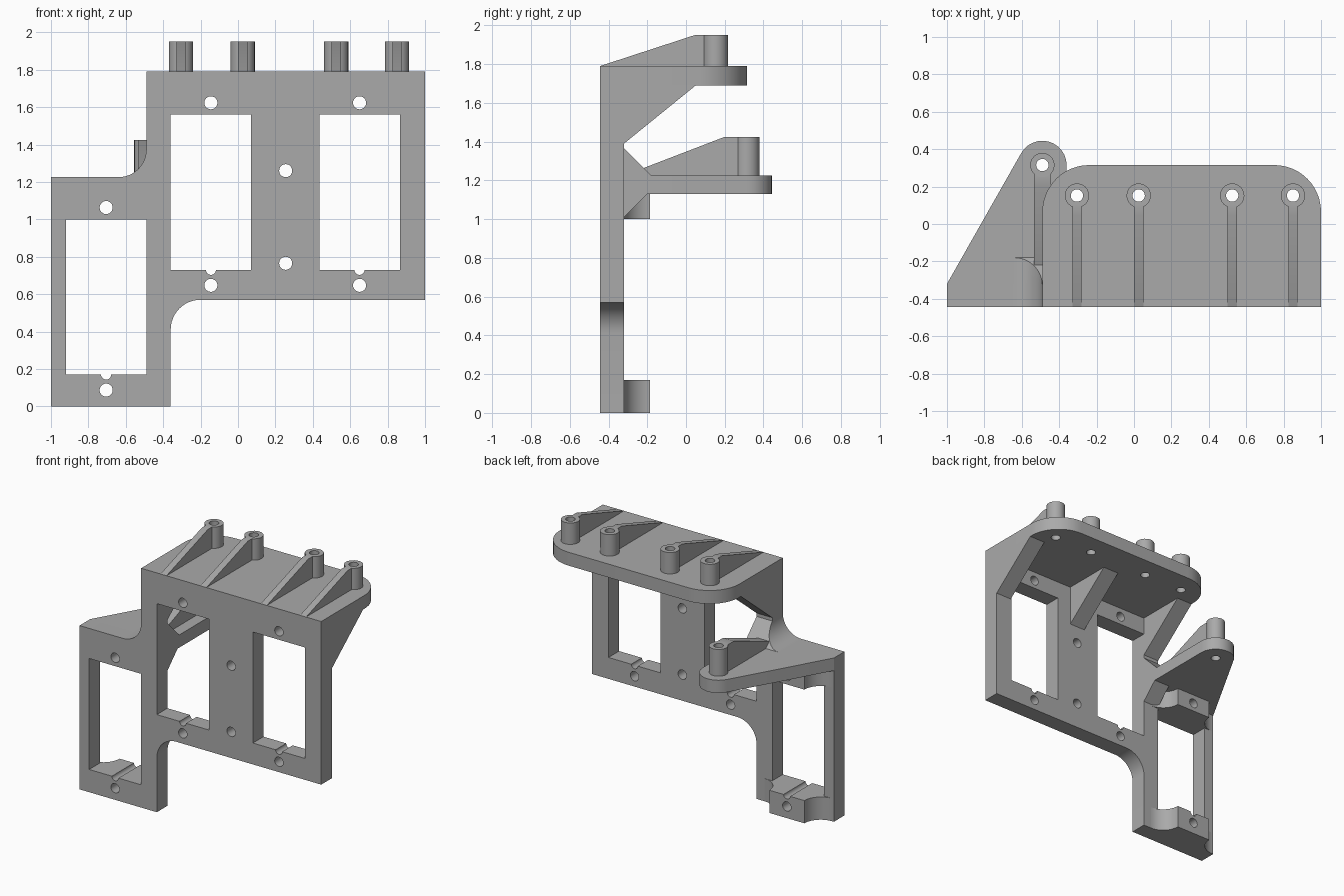
import bpy, bmesh
from math import radians, cos, sin
from mathutils import Vector

cube = bpy.data.objects.get("Cube")
if cube:
    bpy.data.objects.remove(cube)

GREY = (0.4, 0.4, 0.4, 1)
mat = bpy.data.materials.new("plain grey")
mat.use_nodes = True
mat.diffuse_color = GREY
mat.node_tree.nodes["Principled BSDF"].inputs["Base Color"].default_value = GREY

FRONT, BACK = -0.445, -0.32
LEFT_EDGE, STEP, INNER = -1, -0.49, -0.36
SHELF_TOP, LOW_TOP = 1.79, 1.225
PLACE = {"x": lambda u, v, d: (d, u, v),
         "y": lambda u, v, d: (u, d, v),
         "z": lambda u, v, d: (u, v, d)}


def arc(cx, cy, r, a0, a1, n=12):
    angles = [radians(a0 + (a1 - a0) * i / n) for i in range(n + 1)]
    return [(cx + r * cos(a), cy + r * sin(a)) for a in angles]


def circle(cx, cy, r):
    return arc(cx, cy, r, 0, 345, 23)


def rect(u0, u1, v0, v1):
    return [(u0, v0), (u1, v0), (u1, v1), (u0, v1)]


def prism(name, profiles, axis, d0, d1, slope=None):
    """Extrude one or more outlines along an axis, optionally trimmed by a plane."""
    bm = bmesh.new()
    for pts in profiles:
        face = bm.faces.new([bm.verts.new(PLACE[axis](u, v, d0)) for u, v in pts])
        ext = bmesh.ops.extrude_face_region(bm, geom=[face], use_keep_orig=True)
        move = Vector(PLACE[axis](0, 0, d1 - d0))
        bmesh.ops.translate(bm, vec=move,
                            verts=[g for g in ext["geom"] if isinstance(g, bmesh.types.BMVert)])
    if slope:
        co, no = slope
        bmesh.ops.bisect_plane(bm, geom=bm.verts[:] + bm.edges[:] + bm.faces[:],
                               plane_co=co, plane_no=no, clear_outer=True)
        bmesh.ops.holes_fill(bm, edges=[e for e in bm.edges if e.is_boundary])
    bmesh.ops.recalc_face_normals(bm, faces=bm.faces[:])
    mesh = bpy.data.meshes.new(name)
    bm.to_mesh(mesh)
    bm.free()
    mesh.materials.append(mat)
    obj = bpy.data.objects.new(name, mesh)
    bpy.context.collection.objects.link(obj)
    return obj


def select(obj):
    bpy.ops.object.select_all(action="DESELECT")
    obj.select_set(True)
    bpy.context.view_layer.objects.active = obj


def cut(obj, *cutters):
    select(obj)
    for c in cutters:
        mod = obj.modifiers.new("cut", "BOOLEAN")
        mod.operation, mod.solver, mod.object = "DIFFERENCE", "EXACT", c
        bpy.ops.object.modifier_apply(modifier=mod.name)
    return obj


parts = []

# Window openings, screw holes and cable notches
frames = [(-0.705, 0.17), (-0.145, 0.73), (0.65, 0.73)]
windows = prism("window_cutter",
                [rect(x - 0.215, x + 0.215, z, z + 0.83) for x, z in frames], "y", -0.6, -0.1)
bores = [circle(0.255, z, 0.035) for z in (0.765, 1.26)]
for x, z in frames:
    bores += [circle(x, z - 0.083, 0.035), circle(x, z + 0.893, 0.035), circle(x, z, 0.027)]
bores = prism("bore_cutter", bores, "y", -0.6, -0.1)

# Stepped front plate with two filleted inner corners
outline = [(LEFT_EDGE, 0), (INNER, 0)] + arc(-0.2, 0.41, 0.16, 180, 90)
outline += [(1, 0.57), (1, SHELF_TOP), (STEP, SHELF_TOP)]
outline += arc(-0.64, LOW_TOP + 0.15, 0.15, 0, -90) + [(LEFT_EDGE, LOW_TOP)]
parts.append(cut(prism("front_plate", [outline], "y", FRONT, BACK), windows, bores))

# Flared screw lugs behind the lower window
lug = arc(-0.985, -0.185, 0.135, -90, 0) + arc(-0.425, -0.185, 0.135, 180, 270)
for name, z0, z1 in (("bottom_lug", 0, 0.17), ("top_lug", 1.0, 1.13)):
    parts.append(cut(prism(name, [lug], "z", z0, z1), bores))

# Posts shared by both shelves
upper_posts = [(x, 0.152) for x in (-0.305, 0.025, 0.525, 0.85)]
lower_posts = [(-0.49, 0.315)]
pilot = prism("pilot_cutter", [circle(x, y, 0.033) for x, y in upper_posts + lower_posts],
              "z", 0.9, 2.1)

# Shelves
top_shape = [(STEP, BACK), (1, BACK)] + arc(0.75, 0.065, 0.25, 0, 90)
top_shape += arc(-0.24, 0.065, 0.25, 90, 180)
low_shape = [(LEFT_EDGE, BACK), (INNER, BACK)] + arc(-0.49, 0.315, 0.13, 0, 150)
parts.append(cut(prism("upper_shelf", [top_shape], "z", 1.69, SHELF_TOP), pilot))
parts.append(cut(prism("lower_shelf", [low_shape], "z", 1.13, LOW_TOP), pilot))

# Hollow posts, each with a sloping rib
for label, posts, base, top, start, peak, half in (
        ("upper", upper_posts, SHELF_TOP, 1.95, FRONT, 0.045, 0.025),
        ("lower", lower_posts, LOW_TOP, 1.425, BACK, 0.2, 0.045)):
    for x, y in posts:
        parts.append(cut(prism(label + "_post", [circle(x, y, 0.065)], "z", base, top), pilot))
        rib = [(start, base), (y - 0.045, base), (y - 0.045, top), (peak, top)]
        parts.append(prism(label + "_rib", [rib], "x", x - half, x + half))

# Gussets under the shelves
for x in (STEP, 0.19, 0.87):
    parts.append(prism("upper_gusset", [[(BACK, 1.39), (0.05, 1.69), (BACK, 1.69)]],
                       "x", x, x + 0.13))
parts.append(prism("lower_gusset", [[(BACK, 1.01), (-0.2, 1.13), (BACK, 1.13)]],
                   "x", STEP, INNER))

# Filleted corner brace above the lower shelf, trimmed at 45 degrees
brace = arc(-0.64, LOW_TOP + 0.15, 0.15, -90, 0) + [(INNER, LOW_TOP + 0.15), (INNER, LOW_TOP)]
parts.append(prism("corner_brace", [brace], "y", BACK, -0.15,
                   slope=((0, BACK, 1.365), (0, 1, 1))))

for c in (windows, bores, pilot):
    bpy.data.objects.remove(c)
for p in parts:
    select(p)
    bpy.ops.object.shade_smooth_by_angle(angle=radians(30))
